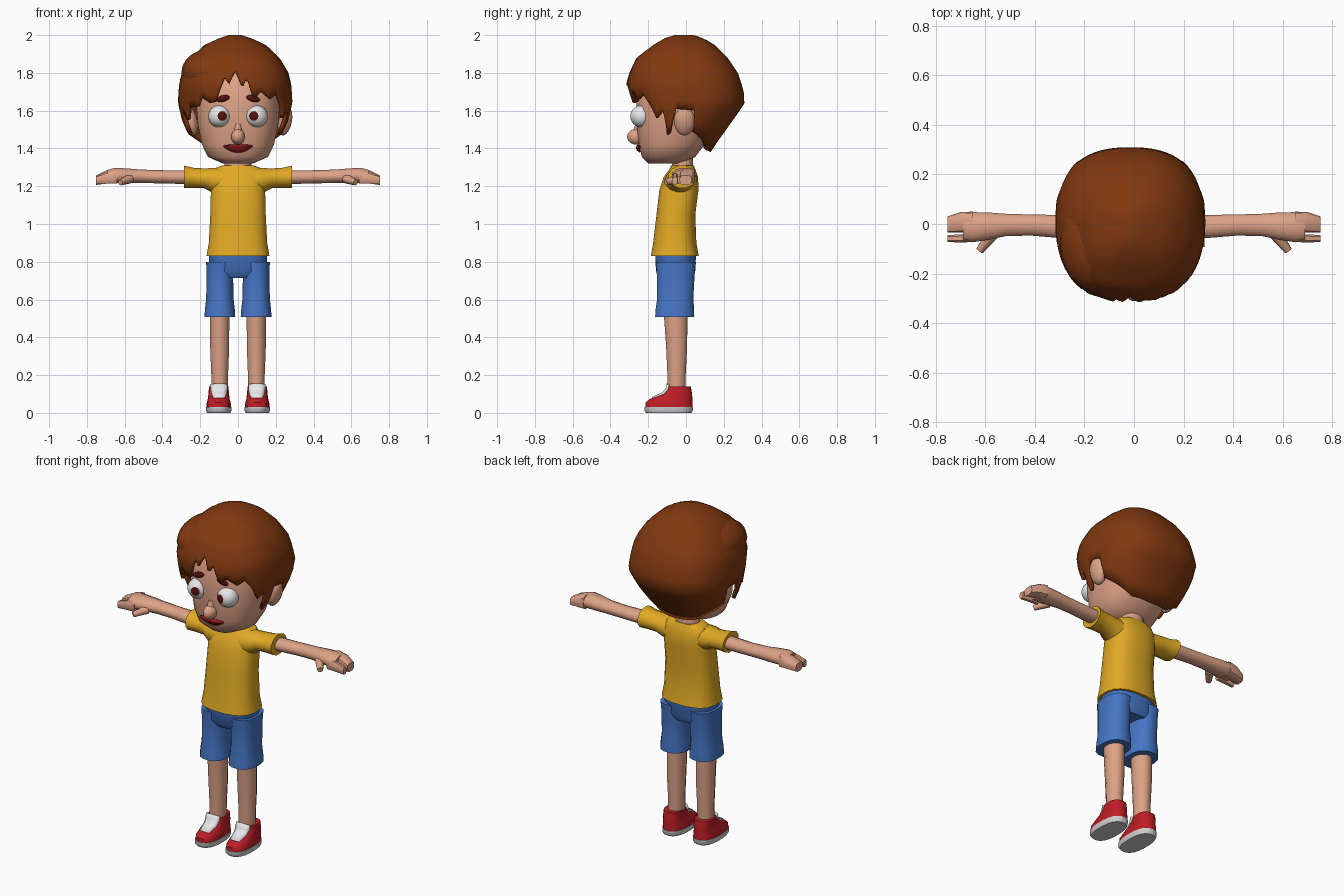
import bpy, bmesh, math
from mathutils import Vector, Matrix

if "Cube" in bpy.data.objects:
    bpy.data.objects.remove(bpy.data.objects["Cube"])


def material(name, r, g, b):
    m = bpy.data.materials.new(name)
    m.use_nodes = True
    m.diffuse_color = (r, g, b, 1)
    m.node_tree.nodes["Principled BSDF"].inputs["Base Color"].default_value = (r, g, b, 1)
    return m


SKIN = material("skin", .72, .36, .24)
HAIR = material("brown hair", .22, .04, .005)
SHIRT = material("yellow cloth", .75, .40, .018)
DENIM = material("blue cloth", .06, .18, .56)
RED = material("red leather", .52, .012, .02)
WHITE = material("white", .83, .83, .83)
SOLE = material("light grey rubber", .62, .62, .62)
LIP = material("lip red", .33, .012, .012)
DARK = material("dark red brown", .09, .006, .005)


def finish(name, bm, *mats, angle=45):
    bmesh.ops.recalc_face_normals(bm, faces=bm.faces)
    me = bpy.data.meshes.new(name)
    bm.to_mesh(me)
    bm.free()
    for m in mats:
        me.materials.append(m)
    me.shade_smooth()
    me.set_sharp_from_angle(angle=math.radians(angle))
    ob = bpy.data.objects.new(name, me)
    bpy.context.collection.objects.link(ob)
    return ob


def spow(v, power):
    return math.copysign(abs(v) ** (2 / power), v)


def body(z, rx, front, back, cx=0):
    """Horizontal ring given by half width and its front and back depth."""
    return (z, cx, (front + back) / 2, rx, (back - front) / 2)


def skin_rows(bm, rows, closed=True):
    for a, b in zip(rows, rows[1:]):
        for i in range(len(a) if closed else len(a) - 1):
            j = (i + 1) % len(a)
            bm.faces.new((a[i], a[j], b[j], b[i]))


def loft(name, rings, mat, n=16, power=2, axis="z", side=1):
    """Capped tube through rings (height, centre u, centre v, radius u, radius v)."""
    bm = bmesh.new()
    rows = []
    for h, cu, cv, ru, rv in rings:
        row = []
        for i in range(n):
            a = 2 * math.pi * (i + .5) / n
            u = cu + ru * spow(math.sin(a), power)
            v = cv - rv * spow(math.cos(a), power)
            p = (u, v, h) if axis == "z" else (h, u, v)
            row.append(bm.verts.new((side * p[0], p[1], p[2])))
        rows.append(row)
    skin_rows(bm, rows)
    bm.faces.new(rows[0])
    bm.faces.new(rows[-1])
    return finish(name, bm, mat)


def ball(name, centre, radii, mat, tilt=0, segs=14):
    bm = bmesh.new()
    bmesh.ops.create_uvsphere(bm, u_segments=segs, v_segments=10, radius=1)
    bm.transform(Matrix.Translation(centre) @ Matrix.Rotation(tilt, 4, "Y")
                 @ Matrix.Diagonal((*radii, 1)))
    return finish(name, bm, mat, angle=60)


def sheet(name, grid, mat, thick):
    bm = bmesh.new()
    skin_rows(bm, [[bm.verts.new(p) for p in row] for row in grid], closed=False)
    ob = finish(name, bm, mat)
    mod = ob.modifiers.new("thickness", "SOLIDIFY")
    mod.thickness, mod.offset = thick, 0
    return ob


def sample(table, key):
    """Straight-line lookup in a table sorted by its first column."""
    for a, b in zip(table, table[1:]):
        if key <= b[0]:
            t = max(0, (key - a[0]) / (b[0] - a[0]))
            return [p + (q - p) * t for p, q in zip(a, b)]
    return list(table[-1])


# Head and neck
HEAD = [body(*r) for r in (
    (1.32, .08, -.20, -.02), (1.355, .16, -.235, .05), (1.42, .192, -.25, .10),
    (1.52, .213, -.262, .16), (1.65, .225, -.265, .23), (1.8, .2, -.23, .2), (1.9, .1, -.12, .1))]
loft("head", HEAD, SKIN, n=24, power=2.4)
loft("neck", [body(1.24, .08, -.08, .045), body(1.3, .072, -.075, .04),
              body(1.38, .07, -.08, .035)], SKIN)


def face_y(x, z):
    _, _, cy, rx, ry = sample(HEAD, z)
    return cy - ry * (1 - abs(x / rx) ** 2.4) ** (1 / 2.4)


# Face details
ball("nose", (0, -.262, 1.462), (.037, .05, .042), SKIN)
loft("nose_bridge", [body(1.46, .028, -.295, -.23), body(1.53, .015, -.268, -.23)], SKIN, n=10)
lips = []
for row, push in ((1, .003), (.3, .017), (-.4, .015), (-1, .003)):
    line = []
    for i in range(9):
        x = -.075 + .15 * i / 8
        bend = (x / .075) ** 2
        z = 1.4 + .012 * bend + row * .019 * (1.08 - bend)
        line.append((x, face_y(x, z) - push, z))
    lips.append(line)
sheet("lips", lips, LIP, .006)

for s, label in ((1, "left"), (-1, "right")):
    # Eye with its iris as the faces nearest the viewing pole
    bm = bmesh.new()
    bmesh.ops.create_uvsphere(bm, u_segments=18, v_segments=14, radius=.059)
    for f in bm.faces:
        f.material_index = int(f.calc_center_median().z > .059 * .88)
    look = Vector((-s * .017, -.056, .002)).to_track_quat("Z", "Y").to_matrix().to_4x4()
    bm.transform(Matrix.Translation((s * .099, -.236, 1.57)) @ look)
    finish(label + "_eye", bm, WHITE, DARK, angle=60)
    ball(label + "_eyebrow", (s * .08, -.262, 1.664), (.038, .014, .017), DARK, s * .25)
    ball(label + "_ear", (s * .25, -.008, 1.545), (.036, .056, .078), SKIN, s * .2)

# Hair: a shell whose lower edge follows a jagged hairline around the head
HAIR_RINGS = [body(*r) for r in (
    (1.38, .17, -.20, .13), (1.47, .25, -.24, .19), (1.55, .285, -.27, .25),
    (1.65, .303, -.295, .317), (1.74, .297, -.317, .295), (1.8, .283, -.3, .275),
    (1.88, .235, -.262, .22), (1.95, .16, -.17, .15), (1.985, .08, -.11, .09),
    (2.0, .035, -.06, .04))]
HAIRLINE = [(-180, 1.38), (-142, 1.39), (-100, 1.49), (-97, 1.6), (-82, 1.61), (-78, 1.48),
            (-74, 1.47), (-69, 1.6), (-60, 1.55), (-52, 1.62), (-38, 1.62), (-32, 1.67),
            (-22, 1.64), (-16, 1.645), (-8, 1.775), (-4, 1.745), (0, 1.81), (5, 1.72),
            (9, 1.775), (15, 1.66), (23, 1.70), (34, 1.66), (44, 1.69), (52, 1.63),
            (60, 1.56), (69, 1.6), (74, 1.47), (78, 1.48), (82, 1.61), (97, 1.6),
            (100, 1.49), (142, 1.39), (180, 1.38)]
bm = bmesh.new()
hair_rows = []
for k in range(15):
    row = []
    for deg in range(-180, 180, 2):
        a = math.radians(deg)
        z = 2 - (2 - sample(HAIRLINE, deg)[1]) * (k / 14) ** 1.6
        _, _, cy, rx, ry = sample(HAIR_RINGS, z)
        row.append(bm.verts.new((-.015 + rx * spow(math.sin(a), 2.4),
                                 cy - ry * spow(math.cos(a), 2.4), z)))
    hair_rows.append(row)
skin_rows(bm, hair_rows)
bm.faces.new(hair_rows[0])
hair = finish("hair", bm, HAIR, angle=60)
shell = hair.modifiers.new("thickness", "SOLIDIFY")
shell.thickness, shell.offset = .02, -1
ball("hair_side_lock", (-.165, -.07, 1.8), (.135, .2, .122), HAIR, segs=16)

# Shirt and shorts
loft("shirt", [body(*r) for r in (
    (.83, .168, -.187, .069), (.9, .156, -.175, .056), (1.05, .148, -.157, .05),
    (1.18, .145, -.142, .067), (1.25, .14, -.118, .065), (1.295, .125, -.085, .048),
    (1.31, .085, -.08, .042))], SHIRT, n=20, power=2.6)
loft("shorts_hips", [body(.715, .12, -.135, .035), body(.75, .155, -.16, .05),
                     body(.86, .155, -.165, .055)], DENIM, n=20, power=2.5)

for s, label in ((1, "left"), (-1, "right")):
    # Sleeve, arm and hand
    loft(label + "_sleeve", [
        (.07, -.035, 1.225, .08, .075), (.14, -.033, 1.232, .077, .066),
        (.18, -.022, 1.242, .066, .054), (.24, -.021, 1.245, .068, .055),
        (.285, -.02, 1.25, .076, .061)], SHIRT, n=12, axis="x", side=s)
    loft(label + "_arm", [
        (.2, -.01, 1.25, .044, .036), (.3, -.01, 1.248, .048, .037),
        (.42, -.004, 1.25, .044, .036), (.52, -.004, 1.253, .047, .037),
        (.58, -.008, 1.255, .056, .04), (.65, -.013, 1.257, .063, .042),
        (.69, -.013, 1.25, .058, .038)], SKIN, n=12, axis="x", side=s)
    loft(label + "_fingers", [
        (.65, .008, 1.255, .042, .042), (.7, .007, 1.248, .041, .036),
        (.752, -.002, 1.232, .033, .026)], SKIN, n=10, power=3, axis="x", side=s)
    loft(label + "_index_finger", [
        (.64, -.056, 1.245, .018, .032), (.7, -.058, 1.24, .017, .028),
        (.752, -.059, 1.23, .015, .021)], SKIN, n=8, power=3, axis="x", side=s)
    bm = bmesh.new()
    bmesh.ops.create_cone(bm, cap_ends=True, segments=8, radius1=.026, radius2=.016, depth=.085)
    aim = Vector((s * .045, -.06, -.018)).to_track_quat("Z", "Y").to_matrix().to_4x4()
    bm.transform(Matrix.Translation((s * .598, -.075, 1.23)) @ aim)
    finish(label + "_thumb", bm, SKIN)

    # Short leg and bare leg
    loft(label + "_shorts_leg", [body(*r, .096) for r in (
        (.508, .083, -.165, .045), (.55, .08, -.162, .045), (.6, .074, -.155, .04),
        (.73, .071, -.156, .047), (.8, .074, -.162, .055))],
        DENIM, n=16, power=2.4, side=s)
    loft(label + "_leg", [body(*r, .097) for r in (
        (.07, .045, -.1, 0), (.2, .046, -.1, 0), (.35, .052, -.107, .008),
        (.53, .053, -.12, .01))], SKIN, n=12, side=s)

    # Shoe
    loft(label + "_sole", [body(*r, .102) for r in (
        (0, .063, -.212, .03), (.012, .068, -.222, .037), (.032, .068, -.222, .038))],
        SOLE, n=20, power=2.5, side=s)
    loft(label + "_shoe", [body(*r, .102) for r in (
        (.03, .065, -.217, .036), (.055, .064, -.216, .036), (.075, .058, -.19, .035),
        (.1, .055, -.13, .033), (.14, .052, -.1, .026))],
        RED, n=20, power=2.5, side=s)
    tongue = []
    for y, z, w in ((-.185, .083, .03), (-.13, .107, .04), (-.11, .13, .044), (-.104, .157, .044)):
        tongue.append([(s * .1 + w * t, y + .012 * abs(t), z - .006 * abs(t))
                       for t in (-1, -.5, .5, 1)])
    sheet(label + "_shoe_tongue", tongue, WHITE, .009)
